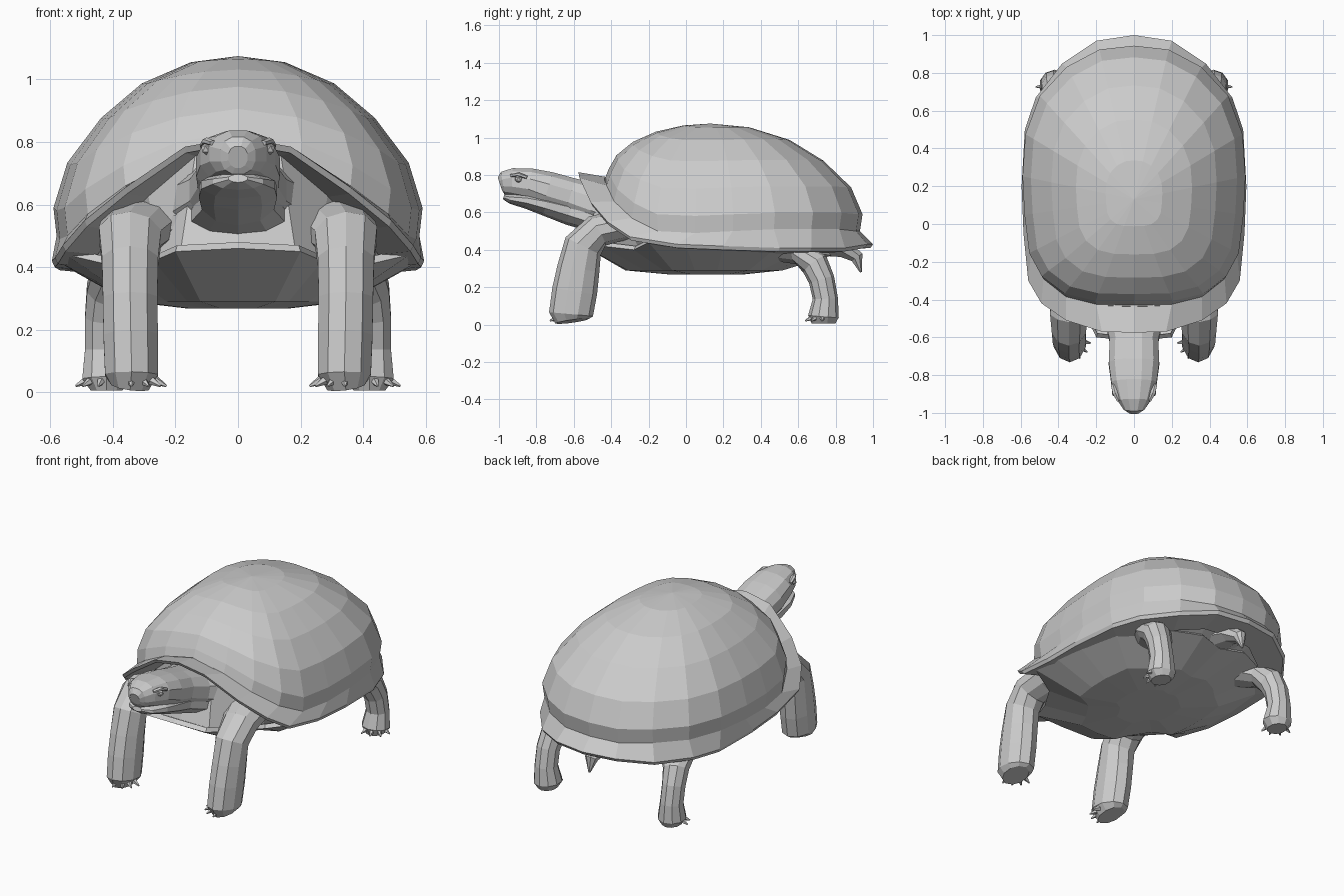
import bpy, bmesh, math
from mathutils import Vector

if "Cube" in bpy.data.objects:
    bpy.data.objects.remove(bpy.data.objects["Cube"])

CY = 0.12  # centre of the shell along y


def finish(name, bm, mirror=False):
    bmesh.ops.recalc_face_normals(bm, faces=bm.faces)
    me = bpy.data.meshes.new(name)
    bm.to_mesh(me)
    bm.free()
    ob = bpy.data.objects.new(name, me)
    bpy.context.collection.objects.link(ob)
    if mirror:
        ob.modifiers.new("mirror", 'MIRROR').use_mirror_merge = False
    return ob


def loft(bm, rings, cap_start=True, cap_end=True, tip=None):
    """Skin a list of equal-length point rings; caps close the ends."""
    vs = [[bm.verts.new(p) for p in r] for r in rings]
    n = len(vs[0])
    for a, b in zip(vs, vs[1:]):
        for i in range(n):
            j = (i + 1) % n
            bm.faces.new((a[i], a[j], b[j], b[i]))
    for ring, cap, co in ((vs[0], cap_start, None), (vs[-1], cap_end, tip)):
        if cap:
            mid = bm.verts.new(co or sum((v.co for v in ring), Vector()) / n)
            for i in range(n):
                bm.faces.new((ring[i], ring[(i + 1) % n], mid))


def tube(bm, secs, sides=10, power=1.0):
    """Tube through (x, y, z, half width, half depth) sections; power < 1 is boxier."""
    pts = [Vector(s[:3]) for s in secs]
    grow = 1 / math.cos(math.pi / sides)
    rings = []
    for i, s in enumerate(secs):
        t = (pts[min(i + 1, len(pts) - 1)] - pts[max(i - 1, 0)]).normalized()
        a = Vector((1, 0, 0))
        a = (a - t * a.dot(t)).normalized()
        b = t.cross(a)
        ring_pts = []
        for k in range(sides):
            ang = 2 * math.pi * (k + .5) / sides
            c, d = (math.copysign(abs(f(ang)) ** power, f(ang)) * grow
                    for f in (math.cos, math.sin))
            ring_pts.append(pts[i] + a * s[3] * c + b * s[4] * d)
        rings.append(ring_pts)
    loft(bm, rings)


def ring(half, s=1.0, dz=0.0):
    """Mirror a half outline into a closed ring, scaled about the shell centre."""
    full = list(half) + [(-x, y, z) for x, y, z in half[-2:0:-1]]
    return [Vector((x * s, CY + (y - CY) * s, z + dz)) for x, y, z in full]


# half outlines, front to back: rim edge, dome base, belly plate edge
RIM = [(0, -.575, .815), (.17, -.57, .785), (.36, -.51, .655), (.49, -.42, .55),
       (.56, -.3, .47), (.585, -.05, .43), (.595, .2, .42), (.578, .5, .41),
       (.52, .67, .41), (.38, .85, .41), (.2, .97, .43), (0, 1.0, .43)]
DOME = [(0, -.43, .79), (.2, -.425, .745), (.36, -.385, .66), (.48, -.29, .57),
        (.545, -.15, .5), (.57, .05, .49), (.58, .25, .5), (.565, .47, .51),
        (.49, .67, .51), (.35, .82, .51), (.18, .91, .5), (0, .93, .5)]
BELLY = [(0, -.62, .46), (.2, -.6, .45), (.27, -.45, .42), (.38, -.28, .40),
         (.55, -.2, .44), (.58, 0, .42), (.585, .2, .42), (.55, .48, .41),
         (.4, .6, .39), (.3, .7, .38), (.15, .78, .37), (0, .74, .36)]

# carapace: underside lip, rim, domed top
bm = bmesh.new()
rings = [ring(RIM, .8, -.03), ring(RIM, .985, -.02), ring(RIM), ring(DOME)]
PEAK = Vector((0, .13, 1.075))
for deg in (9, 24, 41, 58, 75):
    c, s = math.cos(math.radians(deg)), math.sin(math.radians(deg))
    k = 1.03 * c if deg < 30 else c
    rings.append([Vector((p.x * k, PEAK.y + (p.y - PEAK.y) * (c * .98 if p.y < -.2 else k),
                          p.z + (PEAK.z - p.z) * s)) for p in ring(DOME)])
loft(bm, rings, cap_start=False, tip=PEAK)
finish("carapace", bm)

# belly plate
bm = bmesh.new()
base = ring(BELLY)
mid = [Vector((p.x, p.y, .29)) for p in ring(BELLY, .6)]
low = [Vector((p.x, p.y, .268)) for p in ring(BELLY, .28)]
top = [Vector((p.x, p.y, p.z + .02)) for p in ring(BELLY, .97)]
loft(bm, [top, base, mid, low], cap_start=False)
finish("belly_plate", bm)

# skin closing the gap between the two shells
bm = bmesh.new()
loft(bm, [ring(BELLY, .92), ring(RIM, .8, -.02)], False, False)
finish("body_skin", bm)

# head with neck
bm = bmesh.new()
tube(bm, [(0, -.995, .752, .03, .036), (0, -.98, .757, .055, .06),
          (0, -.93, .762, .09, .074), (0, -.84, .752, .12, .084),
          (0, -.74, .72, .133, .098), (0, -.62, .685, .128, .1),
          (0, -.5, .645, .155, .11), (0, -.34, .6, .24, .13)], 12, .85)
finish("head_and_neck", bm)

# lower jaw and throat
bm = bmesh.new()
tube(bm, [(0, -.975, .684, .03, .013), (0, -.94, .674, .08, .026),
          (0, -.85, .663, .118, .042), (0, -.75, .64, .125, .056),
          (0, -.62, .605, .115, .07), (0, -.5, .565, .15, .065),
          (0, -.38, .53, .24, .07)])
finish("lower_jaw", bm)

# eyes under a small brow
bm = bmesh.new()
bmesh.ops.create_icosphere(bm, subdivisions=1, radius=.022)
bmesh.ops.translate(bm, verts=bm.verts, vec=(.098, -.895, .778))
finish("eye", bm, True)
bm = bmesh.new()
tube(bm, [(.08, -.935, .797, .01, .008), (.1, -.895, .803, .013, .01),
          (.112, -.85, .787, .01, .008)], 6)
finish("brow", bm, True)


def leg(name, secs, toe_angles, reach):
    """Leg tube plus a fan of small claws around the foot."""
    bm = bmesh.new()
    tube(bm, secs)
    x, y = secs[0][:2]
    for deg in toe_angles:
        d = Vector((math.cos(math.radians(deg)), math.sin(math.radians(deg)), 0))
        p = Vector((x, y, .045)) + d * (reach - .05)
        q = Vector((x, y, .02)) + d * reach
        tube(bm, [(*p, .016, .016), (*q, .003, .003)], 5)
    finish(name, bm, True)


leg("front_leg", [(.345, -.61, .018, .06, .085), (.34, -.615, .055, .085, .112),
                  (.343, -.595, .18, .087, .115), (.345, -.575, .3, .087, .108),
                  (.345, -.55, .42, .09, .1), (.345, -.475, .5, .1, .085),
                  (.32, -.36, .53, .12, .08), (.26, -.2, .54, .12, .08)],
    (190, 215, 240, 268), .118)
leg("hind_leg", [(.42, .735, .005, .05, .06), (.42, .735, .045, .078, .078),
                 (.425, .745, .14, .064, .064), (.425, .725, .24, .064, .066),
                 (.415, .69, .32, .07, .072), (.38, .62, .38, .1, .06),
                 (.28, .5, .41, .13, .07)],
    (250, 285, 320, 355), .1)

# tail
bm = bmesh.new()
tube(bm, [(0, .7, .42, .13, .05), (0, .84, .41, .07, .05),
          (0, .915, .36, .035, .035), (0, .935, .28, .005, .005)], 8)
finish("tail", bm)
